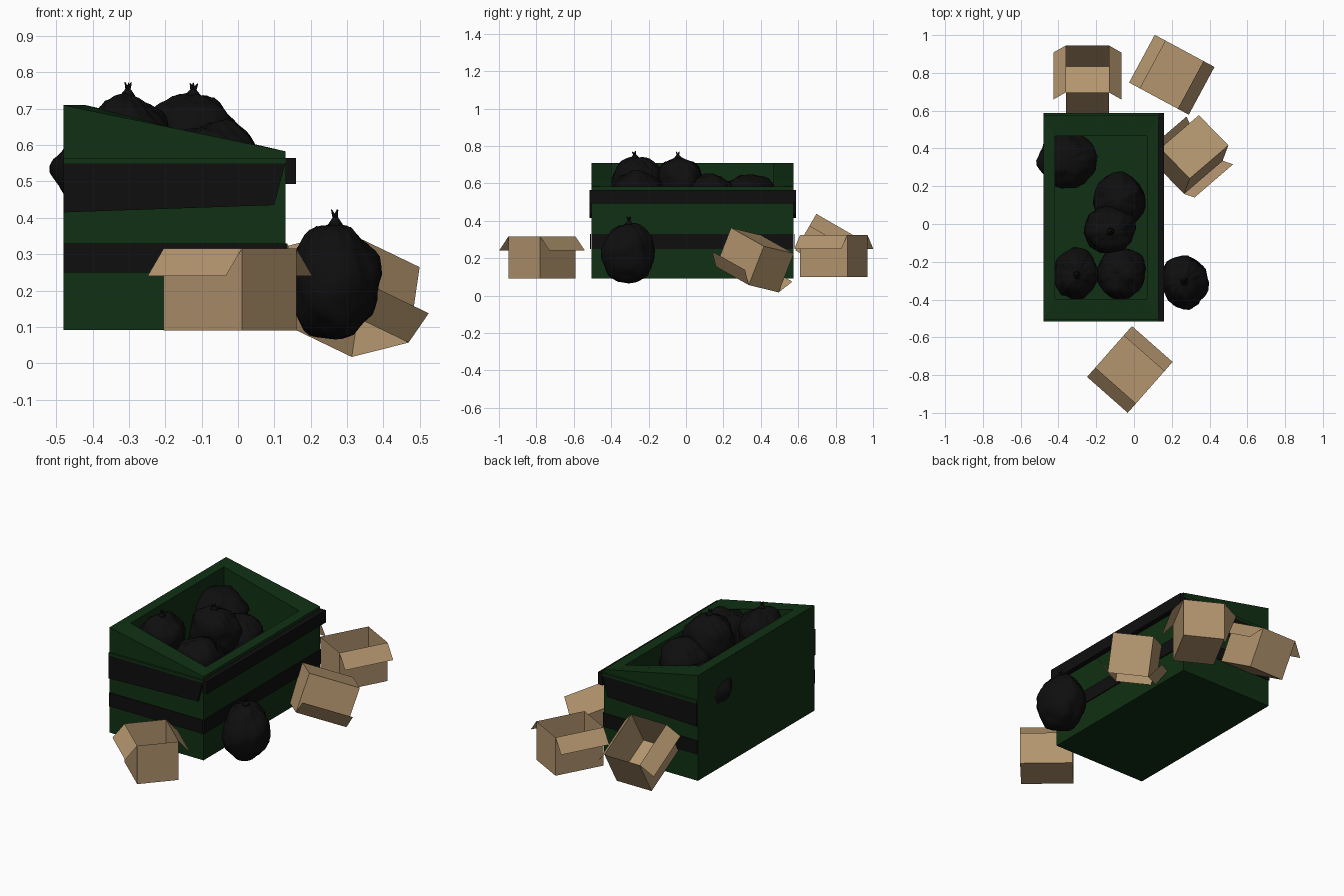
import bpy, bmesh, math, random
from mathutils import Vector, Matrix, noise

if "Cube" in bpy.data.objects:
    bpy.data.objects.remove(bpy.data.objects["Cube"])

random.seed(4)


def material(name, rgb):
    m = bpy.data.materials.new(name)
    m.diffuse_color = (*rgb, 1)
    m.use_nodes = True
    m.node_tree.nodes["Principled BSDF"].inputs["Base Color"].default_value = m.diffuse_color
    return m


GREEN = material("dark_green_paint", (0.005, 0.03, 0.0065))
BLACK = material("black_plastic", (0.0045, 0.0045, 0.005))
CARD = material("cardboard", (0.45, 0.30, 0.155))


def finish(name, bm, mat, smooth=False, fix=True):
    if fix:
        bmesh.ops.recalc_face_normals(bm, faces=bm.faces)
    me = bpy.data.meshes.new(name)
    bm.to_mesh(me)
    bm.free()
    me.materials.append(mat)
    for p in me.polygons:
        p.use_smooth = smooth
    ob = bpy.data.objects.new(name, me)
    bpy.context.collection.objects.link(ob)
    return ob


def prism(name, profile, y0, y1, mat):
    """Extrude an x-z profile along y."""
    bm = bmesh.new()
    a = [bm.verts.new((x, y0, z)) for x, z in profile]
    b = [bm.verts.new((x, y1, z)) for x, z in profile]
    bm.faces.new(a)
    bm.faces.new(b)
    for i in range(len(a)):
        j = (i + 1) % len(a)
        bm.faces.new((a[i], a[j], b[j], b[i]))
    return finish(name, bm, mat)


def rect(x0, x1, z0, z1):
    return [(x0, z0), (x1, z0), (x1, z1), (x0, z1)]


# Bin body: rings of four corners, from the base over the rim to the inner floor
X0, X1, Y0, Y1 = -0.48, 0.13, -0.505, 0.575
Z_BACK, Z_FRONT = 0.71, 0.583


def ring(bm, scale, z_back, z_front):
    cx, cy = (X0 + X1) / 2, (Y0 + Y1) / 2
    hx, hy = (X1 - X0) / 2 * scale, (Y1 - Y0) / 2 * scale
    return [bm.verts.new((cx + sx * hx, cy + sy * hy, z_back if sx < 0 else z_front))
            for sx, sy in ((-1, -1), (1, -1), (1, 1), (-1, 1))]


bm = bmesh.new()
rings = [ring(bm, 1, 0.092, 0.092), ring(bm, 1, Z_BACK, Z_FRONT),
         ring(bm, 0.8, Z_BACK, Z_FRONT), ring(bm, 0.8, 0.38, 0.38)]
bm.faces.new(rings[0])
bm.faces.new(rings[-1])
for r, s in zip(rings, rings[1:]):
    for i in range(4):
        j = (i + 1) % 4
        bm.faces.new((r[i], r[j], s[j], s[i]))
finish("bin_body", bm, GREEN)

# Black bands on both ends and the long side, with a projecting front rim
upper = [(X0, 0.415), (0.10, 0.435), (X1, 0.55), (X0, 0.55)]
for side, ya, yb in (("near", Y0 - 0.012, Y0), ("far", Y1, Y1 + 0.012)):
    prism(side + "_upper_band", upper, ya, yb, BLACK)
    prism(side + "_lower_band", rect(X0, X1, 0.25, 0.33), ya + 0.004, yb - 0.004, BLACK)
    prism(side + "_rim_lip", rect(X0, X1, 0.55, 0.565), ya, yb, GREEN)
prism("front_rim", rect(X1, 0.16, 0.493, 0.565), Y0 - 0.012, Y1 + 0.012, BLACK)
prism("front_lower_band", rect(X1, X1 + 0.006, 0.25, 0.33), Y0, Y1, BLACK)


# Rubbish bags: pleated, lumpy balls gathered into a tuft
def bag(name, centre, size, tilt=(0, 0), tuft=True):
    bm = bmesh.new()
    bmesh.ops.create_uvsphere(bm, u_segments=40, v_segments=22, radius=1)
    seed = Vector([random.uniform(-20, 20) for _ in range(3)])
    phase = random.uniform(0, 6)
    for v in bm.verts:
        d = v.co.normalized()
        a = math.atan2(d.y, d.x)
        pleat = max(0, d.z + 0.35) * (1 - abs(d.z) ** 6)
        r = 0.97 + 0.13 * noise.noise(d * 1.6 + seed) + 0.05 * noise.noise(d * 5 + seed)
        r += 0.025 * pleat * math.sin(13 * a + phase + 2 * d.z)
        v.co = d * r
        if v.co.z < -0.85:
            v.co.z = -0.85 + (v.co.z + 0.85) * 0.4
    if tuft:
        top = max(v.co.z for v in bm.verts)
        bmesh.ops.create_cone(bm, cap_ends=True, segments=8, radius1=0.17, radius2=0.05,
                              depth=0.14, matrix=Matrix.Translation((0, 0, top + 0.02)))
        for k in range(3):
            m = (Matrix.Translation((0, 0, top + 0.05)) @ Matrix.Rotation(k * 2.1 + phase, 4, 'Z')
                 @ Matrix.Rotation(0.5, 4, 'Y') @ Matrix.Translation((0, 0, 0.09)))
            bmesh.ops.create_cone(bm, cap_ends=True, segments=5, radius1=0.06, radius2=0.01,
                                  depth=0.18, matrix=m)
    m = (Matrix.Translation(centre) @ Matrix.Rotation(tilt[0], 4, 'X')
         @ Matrix.Rotation(tilt[1], 4, 'Y') @ Matrix.Diagonal((*size, 1)))
    bmesh.ops.transform(bm, matrix=m, verts=bm.verts)
    finish(name, bm, BLACK, smooth=True)


bag("ground_bag", (0.268, -0.305, 0.22), (0.128, 0.145, 0.167))
bag("bin_bag_1", (-0.31, -0.26, 0.605), (0.12, 0.14, 0.138), (0.1, 0.05))
bag("bin_bag_2", (-0.13, -0.03, 0.61), (0.14, 0.13, 0.135), (0.1, 0.05))
bag("bin_bag_3", (-0.07, -0.26, 0.53), (0.137, 0.14, 0.14), tuft=False)
bag("bin_bag_4", (-0.075, 0.13, 0.515), (0.138, 0.145, 0.135), tuft=False)
bag("bin_bag_5", (-0.355, 0.335, 0.525), (0.155, 0.15, 0.125), tuft=False)

# Cardboard boxes: open tops with two drooping flaps on the long edges
LONG, WIDE, HIGH = 0.287, 0.227, 0.225


def box(name, centre, up, long_axis):
    up = Vector(up).normalized()
    lx = Vector(long_axis)
    lx = (lx - up * lx.dot(up)).normalized()
    wy = up.cross(lx)
    c = Vector(centre)
    bm = bmesh.new()

    def vert(a, b, h):
        return bm.verts.new(c + lx * a + wy * b + up * h)

    corners = [(-1, -1), (1, -1), (1, 1), (-1, 1)]
    base, top = [[vert(sx * LONG / 2, sy * WIDE / 2, h) for sx, sy in corners]
                 for h in (-HIGH / 2, HIGH / 2)]
    bm.faces.new(base[::-1])
    for i in range(4):
        j = (i + 1) % 4
        bm.faces.new((base[i], base[j], top[j], top[i]))
    for s, (p, q) in ((-1, (0, 1)), (1, (2, 3))):
        out = [vert(sx * LONG / 2, s * (WIDE / 2 + 0.066), HIGH / 2 - 0.075)
               for sx in (corners[q][0], corners[p][0])]
        bm.faces.new((top[q], top[p], out[1], out[0]))
    finish(name, bm, CARD, fix=False)


def heading(deg):
    return (math.cos(math.radians(deg)), math.sin(math.radians(deg)), 0)


box("near_box", (-0.022, -0.77, 0.203), (0, 0, 1), heading(138.6))
box("far_box", (0.20, 0.79, 0.212), (0, 0, 1), heading(61.7))
box("leaning_box", (-0.247, 0.765, 0.268), (0, 0.5, 0.866), (0, 0.866, -0.5))
box("upturned_box", (0.304, 0.368, 0.19), (-0.135, -0.36, -0.923), (0.70, 0.58, -0.42))
